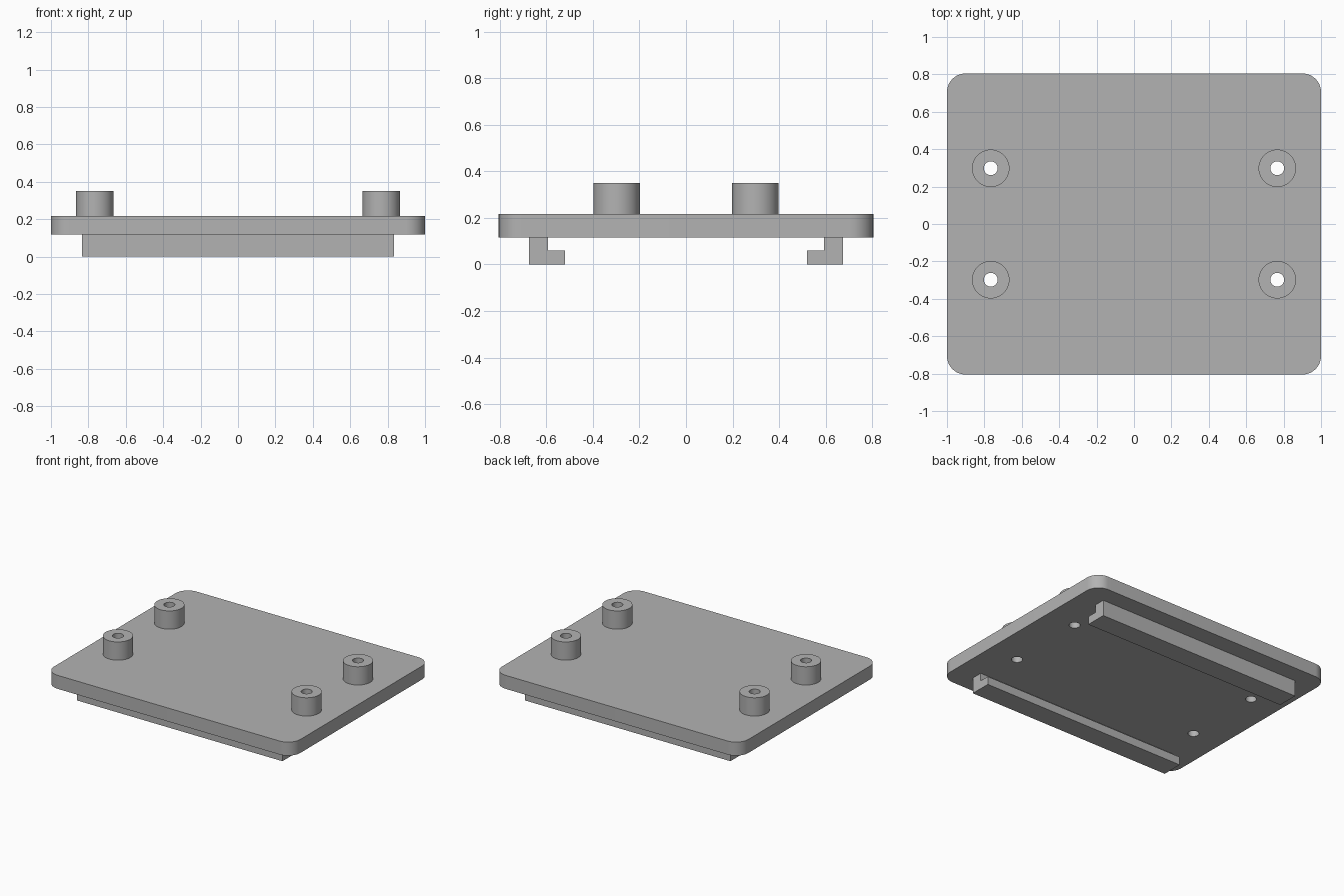
import bpy, bmesh, math

cube = bpy.data.objects.get("Cube")
if cube:
    bpy.data.objects.remove(cube, do_unlink=True)

grey = bpy.data.materials.new("plain grey")
grey.use_nodes = True
COLOUR = (0.45, 0.45, 0.45, 1)
grey.diffuse_color = COLOUR
grey.node_tree.nodes["Principled BSDF"].inputs["Base Color"].default_value = COLOUR

PLATE_BOTTOM, PLATE_TOP, BOSS_TOP = 0.117, 0.216, 0.35
HALF_X, HALF_Y, CORNER = 1.0, 0.805, 0.1
BOSS_X, BOSS_Y, BOSS_R, HOLE_R = 0.766, 0.298, 0.1, 0.037
SEGMENTS = 48


def make_object(name, bm):
    bmesh.ops.recalc_face_normals(bm, faces=bm.faces)
    mesh = bpy.data.meshes.new(name)
    bm.to_mesh(mesh)
    bm.free()
    obj = bpy.data.objects.new(name, mesh)
    bpy.context.collection.objects.link(obj)
    mesh.materials.append(grey)
    return obj


def prism(name, outline, direction):
    """Extrude a closed outline of 3D points along a direction."""
    bm = bmesh.new()
    face = bm.faces.new([bm.verts.new(p) for p in outline])
    result = bmesh.ops.extrude_face_region(bm, geom=[face], use_keep_orig=True)
    moved = [g for g in result["geom"] if isinstance(g, bmesh.types.BMVert)]
    bmesh.ops.translate(bm, verts=moved, vec=direction)
    return make_object(name, bm)


def circle(x, y, z, r):
    angles = [math.tau * i / SEGMENTS for i in range(SEGMENTS)]
    return [(x + r * math.cos(a), y + r * math.sin(a), z) for a in angles]


def smooth(obj):
    bpy.ops.object.select_all(action="DESELECT")
    obj.select_set(True)
    bpy.context.view_layer.objects.active = obj
    bpy.ops.object.shade_smooth_by_angle(angle=math.radians(30))


# Base plate with rounded corners
outline = []
for quarter, (sx, sy) in enumerate([(1, 1), (-1, 1), (-1, -1), (1, -1)]):
    for step in range(13):
        a = math.pi / 2 * (quarter + step / 12)
        outline.append((sx * (HALF_X - CORNER) + CORNER * math.cos(a),
                        sy * (HALF_Y - CORNER) + CORNER * math.sin(a), PLATE_BOTTOM))
plate = prism("base_plate", outline, (0, 0, PLATE_TOP - PLATE_BOTTOM))

# Hollow standoffs, with matching holes through the plate
for side, sx in (("left", 1), ("right", -1)):
    for end, sy in (("front", -1), ("back", 1)):
        x, y = sx * BOSS_X, sy * BOSS_Y
        cutter = prism("hole_cutter", circle(x, y, 0, HOLE_R), (0, 0, 0.5))
        cut = plate.modifiers.new("screw_hole", "BOOLEAN")
        cut.operation, cut.solver, cut.object = "DIFFERENCE", "EXACT", cutter
        bpy.context.view_layer.objects.active = plate
        bpy.ops.object.modifier_apply(modifier=cut.name)
        bpy.data.objects.remove(cutter, do_unlink=True)

        bm = bmesh.new()
        rings = [[bm.verts.new(p) for p in circle(x, y, z, r)] for z, r in (
            (PLATE_TOP, BOSS_R), (BOSS_TOP, BOSS_R), (BOSS_TOP, HOLE_R), (PLATE_TOP, HOLE_R))]
        for a, b in zip(rings, rings[1:]):
            for i in range(SEGMENTS):
                j = (i + 1) % SEGMENTS
                bm.faces.new((a[i], a[j], b[j], b[i]))
        # Open tube: orient the faces from the flat rim
        boss = make_object(f"standoff_{end}_{side}", bm)
        if max(boss.data.polygons, key=lambda p: p.center.z).normal.z < 0:
            boss.data.flip_normals()
        smooth(boss)
smooth(plate)

# L-shaped slide rails with lips facing inward
RAIL_HALF = 0.833
section = [(0.675, PLATE_BOTTOM), (0.675, 0), (0.52, 0), (0.52, 0.06),
           (0.593, 0.06), (0.593, PLATE_BOTTOM)]
for end, sy in (("front", -1), ("back", 1)):
    prism(f"rail_{end}", [(-RAIL_HALF, sy * y, z) for y, z in section],
          (2 * RAIL_HALF, 0, 0))
